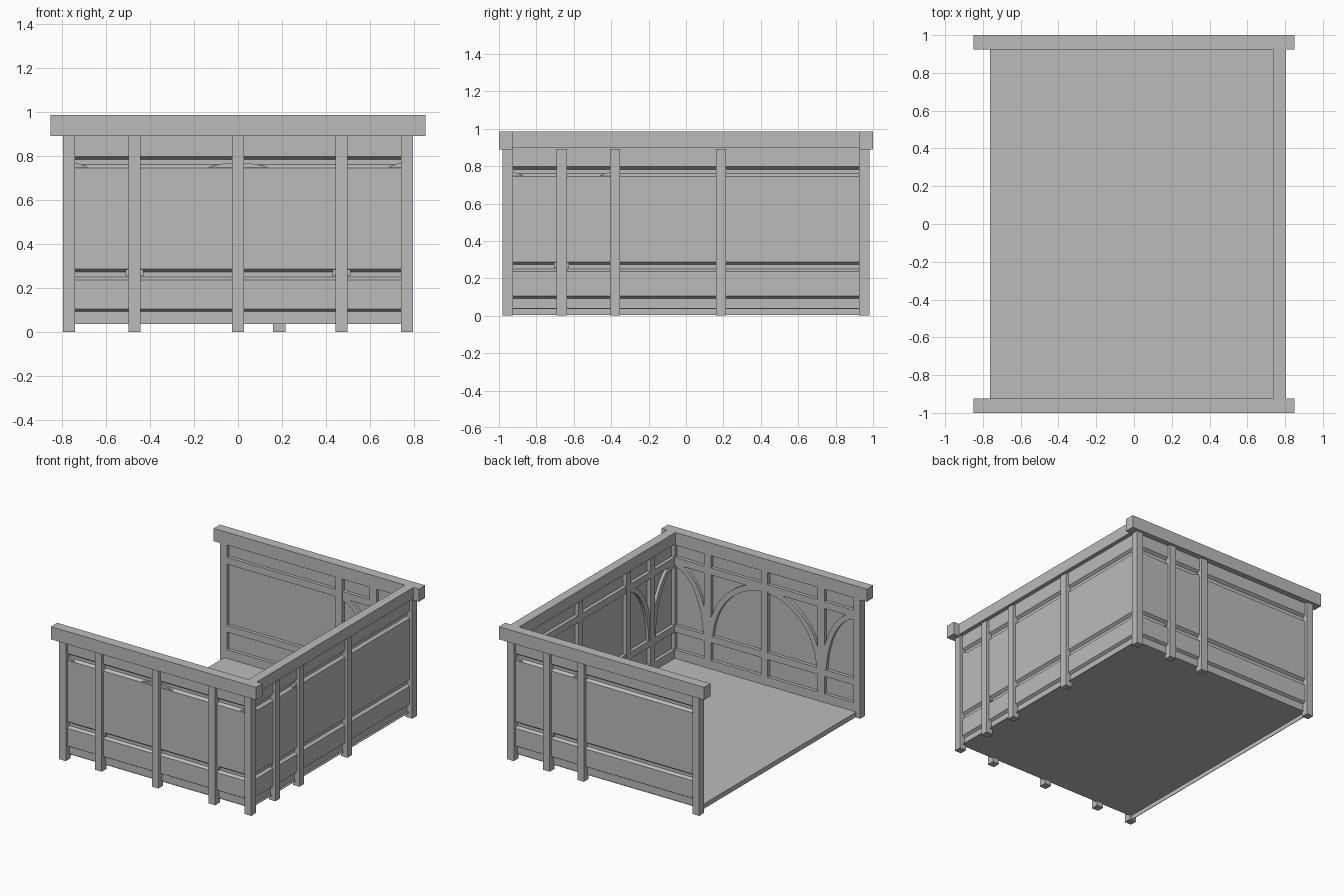
import bpy, bmesh, math
from mathutils import Vector

cube = bpy.data.objects.get("Cube")
if cube:
    bpy.data.objects.remove(cube, do_unlink=True)

grey = bpy.data.materials.new("plain grey")
grey.use_nodes = True
colour = (0.5, 0.5, 0.5, 1)
grey.diffuse_color = colour
grey.node_tree.nodes["Principled BSDF"].inputs["Base Color"].default_value = colour

FRONT, SIDE = 0.9525, 0.7675      # wall centre lines
POST = 0.0275                     # half post width


# Each wall has local coordinates: u along, d outward, z up
def front(u, d, z):
    return Vector((u, -FRONT - d, z))


def back(u, d, z):
    return Vector((u, FRONT + d, z))


def side(u, d, z):
    return Vector((SIDE + d, u, z))


def world(x, y, z):
    return Vector((x, y, z))


def prism(name, rings):
    """Solid between two matching rings of points."""
    bm = bmesh.new()
    a, b = [[bm.verts.new(p) for p in ring] for ring in rings]
    bm.faces.new(a)
    bm.faces.new(b[::-1])
    for i in range(len(a)):
        j = (i + 1) % len(a)
        bm.faces.new((a[i], b[i], b[j], a[j]))
    bmesh.ops.recalc_face_normals(bm, faces=bm.faces)
    mesh = bpy.data.meshes.new(name)
    bm.to_mesh(mesh)
    bm.free()
    mesh.materials.append(grey)
    obj = bpy.data.objects.new(name, mesh)
    bpy.context.collection.objects.link(obj)
    return obj


def box(name, place, u, d, z):
    corners = [(u[0], z[0]), (u[1], z[0]), (u[1], z[1]), (u[0], z[1])]
    return prism(name, [[place(a, k, h) for a, h in corners] for k in d])


# Wall section: raised panels outside, rails standing out inside
OUT, RAIL, BACK, INNER = 0.0055, -0.0145, 0.0, -0.0255
section = [(RAIL, 0.04), (RAIL, 0.093), (OUT, 0.105),
           (OUT, 0.237), (RAIL, 0.25), (RAIL, 0.273), (OUT, 0.287),
           (OUT, 0.745), (RAIL, 0.76), (RAIL, 0.783), (OUT, 0.797),
           (OUT, 0.9), (BACK, 0.9), (BACK, 0.797), (INNER, 0.797),
           (INNER, 0.745), (BACK, 0.745), (BACK, 0.287), (INNER, 0.287),
           (INNER, 0.237), (BACK, 0.237), (BACK, 0.105), (INNER, 0.105),
           (INNER, 0.04)]


def brace(name, place, top, low):
    """Quarter arch: level at the top post, upright at the low post."""
    z0, rise, width, steps = 0.255, 0.515, 0.04, 14
    span = abs(low - top)
    s = math.copysign(1, low - top)
    angles = [math.pi / 2 * i / steps for i in range(steps + 1)]
    outer = [(top + s * span * math.cos(t), z0 + rise * math.sin(t)) for t in angles]
    inner = [(top + s * (span - width) * math.cos(t), z0 + (rise - width) * math.sin(t))
             for t in reversed(angles)]
    prism(name, [[place(u, d, z) for u, z in outer + inner] for d in (-0.022, 0.002)])


def wall(name, place, half, posts, braces):
    prism(name + "_wall", [[place(u, d, z) for d, z in section] for u in (-half, half)])
    for i, u in enumerate(posts):
        box(f"{name}_post_{i + 1}", place, (u - POST, u + POST), (-POST, POST), (0, 0.892))
    for i, (top, low) in enumerate(braces):
        brace(f"{name}_brace_{i + 1}", place, top, low)


wall("front", front, SIDE, (-SIDE, -0.47, 0, 0.47, SIDE),
     ((-SIDE, -0.47), (0, -0.47), (0, 0.47), (SIDE, 0.47)))
wall("back", back, SIDE, (-SIDE, 0.187, 0.47, SIDE),
     ((0.187, 0.47), (SIDE, 0.47)))
wall("side", side, FRONT - POST, (-0.665, -0.38, 0.187),
     ((-FRONT, -0.665), (-0.38, -0.665)))

# Top beams
for name, place in (("front_beam", front), ("back_beam", back)):
    box(name, place, (-0.85, 0.85), (-POST, 0.0475), (0.89, 0.985))
box("side_beam", side, (-0.925, 0.925), (-0.0325, 0.0365), (0.9, 0.985))

# Floor and the thin sill along the open side
box("floor", world, (-0.76, SIDE), (-0.94, 0.94), (0.037, 0.041))
box("floor_sill", world, (-0.762, -0.758), (-0.925, 0.925), (0.005, 0.041))
